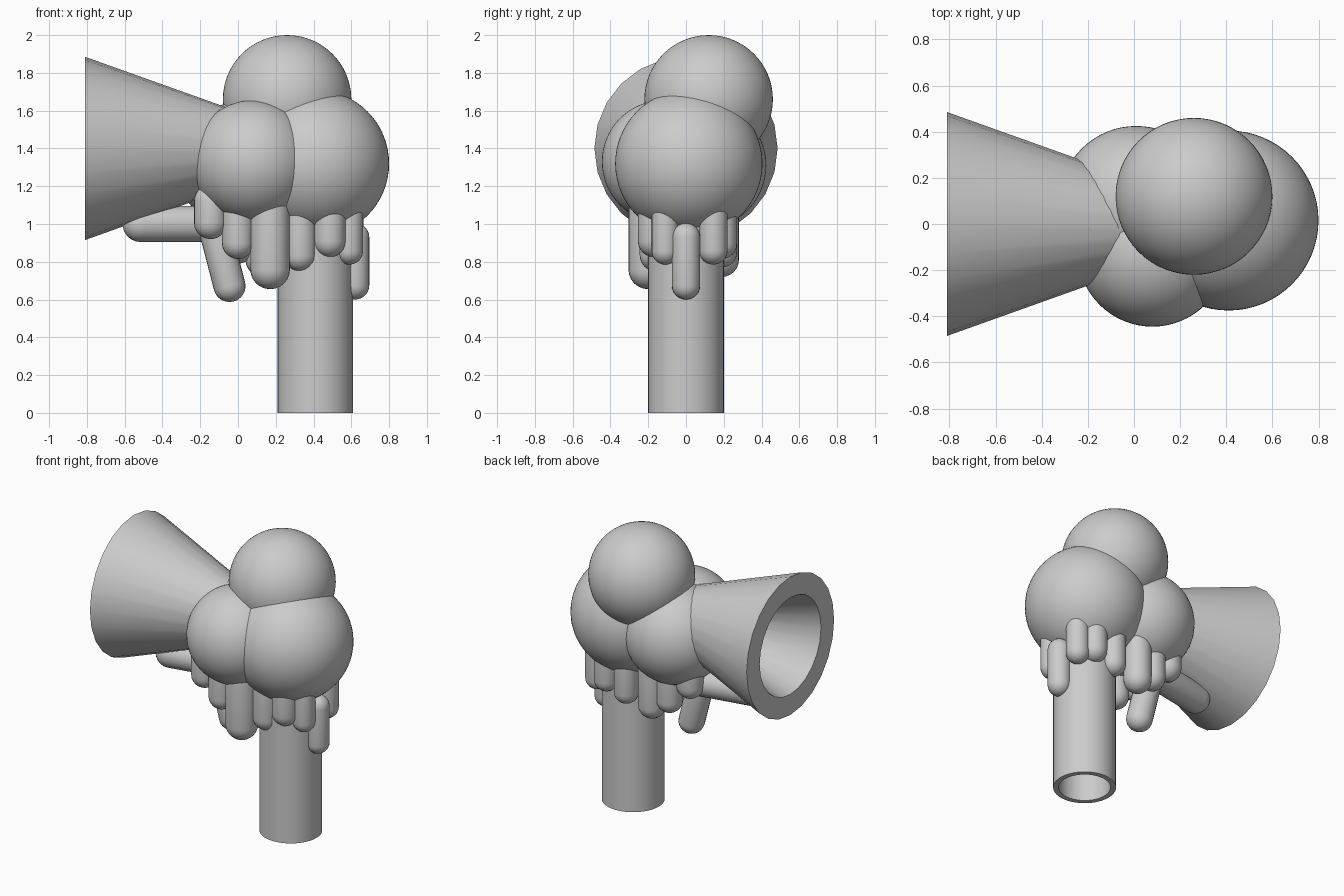
import bpy, bmesh, math
from mathutils import Vector

if "Cube" in bpy.data.objects:
    bpy.data.objects.remove(bpy.data.objects["Cube"])


def lathe(name, profile, origin, axis, sides, closed=False):
    """Revolve (radius, distance) points around an axis through origin."""
    bm = bmesh.new()
    q = Vector((0, 0, 1)).rotation_difference(Vector(axis))
    rings = []
    for r, d in profile:
        if r < 1e-6:
            rings.append([bm.verts.new(q @ Vector((0, 0, d)))] * sides)
        else:
            rings.append([bm.verts.new(q @ Vector((r * math.cos(a), r * math.sin(a), d)))
                          for a in (2 * math.pi * i / sides for i in range(sides))])
    pairs = list(zip(rings, rings[1:]))
    if closed:
        pairs.append((rings[-1], rings[0]))
    for a, b in pairs:
        for i in range(sides):
            j = (i + 1) % sides
            bm.faces.new(list(dict.fromkeys((a[i], a[j], b[j], b[i]))))
    bmesh.ops.recalc_face_normals(bm, faces=bm.faces)
    mesh = bpy.data.meshes.new(name)
    bm.to_mesh(mesh)
    bm.free()
    obj = bpy.data.objects.new(name, mesh)
    obj.location = origin
    bpy.context.collection.objects.link(obj)
    bpy.ops.object.select_all(action='DESELECT')
    obj.select_set(True)
    bpy.context.view_layer.objects.active = obj
    bpy.ops.object.shade_smooth_by_angle(angle=math.radians(35))
    return obj


def capsule(name, a, b, r, sides=24, steps=6):
    """Round-ended rod whose end spheres are centred on a and b."""
    a, b = Vector(a), Vector(b)
    length = (b - a).length
    arc = [(r * math.sin(t), -r * math.cos(t))
           for t in (math.pi / 2 * i / steps for i in range(steps + 1))]
    profile = arc + [(x, length - d) for x, d in reversed(arc)]
    return lathe(name, profile, a, (b - a).normalized(), sides)


# Rounded head lobes
lobes = {
    "top_lobe": (0.26, 0.12, 1.66, 0.34),
    "right_lobe": (0.41, 0.015, 1.32, 0.39),
    "front_left_lobe": (0.08, -0.12, 1.33, 0.325),
    "back_left_lobe": (0.01, 0.09, 1.31, 0.335),
}
for name, (x, y, z, r) in lobes.items():
    arc = [(r * math.sin(math.pi * i / 32), -r * math.cos(math.pi * i / 32)) for i in range(33)]
    lathe(name, arc, (x, y, z), (0, 0, 1), 64)

# Hollow stem, open at the bottom
lathe("stem", [(0.2, 0), (0.2, 1.2), (0.165, 1.2), (0.165, 0)], (0.41, 0, 0), (0, 0, 1), 48, True)

# Thick-walled horn opening to the left
lathe("horn", [(0.485, 0), (0.16, 0.91), (0.04, 0.85), (0.34, 0)],
      (-0.81, 0, 1.4), (1, 0, 0), 24, True)

# Hanging drips: x, y, bottom z, radius
drips = [
    (-0.145, -0.16, 0.92, 0.088), (-0.145, 0.16, 0.92, 0.088),
    (0.0, -0.18, 0.815, 0.085), (0.0, 0.18, 0.79, 0.085),
    (0.17, -0.2, 0.655, 0.105), (0.13, 0.19, 0.72, 0.09),
    (0.33, -0.16, 0.75, 0.085), (0.33, 0.19, 0.77, 0.08),
    (0.485, -0.17, 0.825, 0.085), (0.485, 0.19, 0.815, 0.08),
    (0.59, -0.11, 0.785, 0.072), (0.59, 0.145, 0.785, 0.075),
]
for i, (x, y, z, r) in enumerate(drips):
    capsule(f"drip_{i + 1}", (x, y, 1.12), (x, y, z + r), r)
capsule("right_drip", (0.62, 0, 0.93), (0.62, 0, 0.675), 0.075)

# Leaning drip and the sideways rod beneath the horn
capsule("leaning_drip", (-0.13, 0, 1.0), (-0.045, 0, 0.672), 0.085)
capsule("side_rod", (0.0, 0.09, 1.0), (-0.515, -0.01, 1.0), 0.096)
